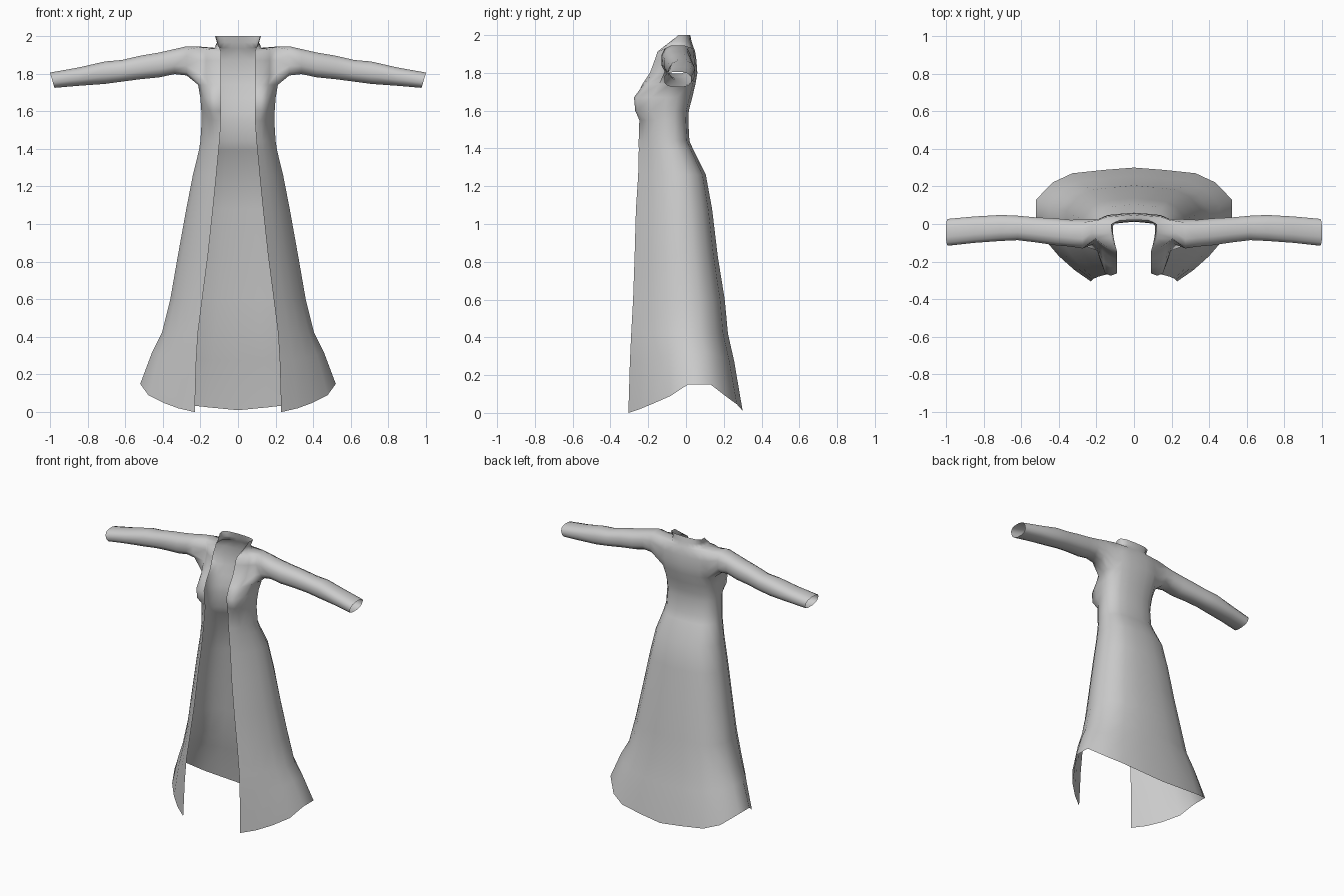
import bpy, bmesh, math

if "Cube" in bpy.data.objects:
    bpy.data.objects.remove(bpy.data.objects["Cube"])

cloth = bpy.data.materials.new("grey cloth")
cloth.diffuse_color = (0.6, 0.6, 0.6, 1)
cloth.use_nodes = True
cloth.node_tree.nodes["Principled BSDF"].inputs["Base Color"].default_value = cloth.diffuse_color

# Column template, front edge round to back centre (share of width, share of depth)
FRONT = [(0, 0), (.3, .10), (.58, .22), (.85, .37), (1, .52), (1, .72)]
BACK = [(.83, .87), (.63, .95), (.3, .98), (0, 1)]
HEM = [0, .02, .05, .09, .15, .15, .08, .045, .025, .01]
SHOULDER = [-.03, -.02, -.01, 0, .005, .005, -.005, -.015, -.02, -.025]
COLLAR = [-.02, -.01, 0, 0, 0, 0, 0, 0, 0, 0]
FLAT = [0] * 10
BUST = [.1, .7, 1, .5, 0, 0]

# z, front edge x, front y, half width, back y, bust bulge, height offsets
ROWS = [
    (0, .23, -.305, .52, .30, 0, HEM),
    (.27, .222, -.297, .455, .255, 0, [h * .35 for h in HEM]),
    (.42, .213, -.29, .405, .222, 0, FLAT),
    (.60, .19, -.28, .36, .205, 0, FLAT),
    (.83, .16, -.272, .32, .168, 0, FLAT),
    (1.08, .133, -.265, .275, .138, 0, FLAT),
    (1.26, .115, -.253, .24, .105, 0, FLAT),
    (1.39, .103, -.25, .208, .04, 0, FLAT),
    (1.44, .098, -.25, .2, .018, .005, FLAT),
    (1.55, .09, -.245, .193, .012, .02, FLAT),
    (1.60, .09, -.25, .195, .015, .065, FLAT),
    (1.67, .09, -.255, .2, .033, .07, FLAT),
    (1.74, .09, -.228, .212, .05, .035, FLAT),
    (1.80, .09, -.19, .225, .06, .01, FLAT),
    (1.87, .09, -.165, .225, .055, 0, FLAT),
    (1.94, .09, -.152, .225, .048, 0, SHOULDER),
    (1.935, .09, -.148, .125, .04, 0, COLLAR),
    (1.965, .1, -.11, .112, .03, 0, COLLAR),
    (2.0, .112, -.06, .122, .022, 0, COLLAR),
]
LOW, HIGH, C0, C1 = 12, 15, 3, 6     # armhole rows and columns

bm = bmesh.new()
grid = []
for z, xf, yf, w, yb, bust, dz in ROWS:
    pts = [(xf + a * (w - xf), yf + b * (yb - yf) - bust * BUST[i])
           for i, (a, b) in enumerate(FRONT)]
    pts += [(a * w, yf + b * (yb - yf)) for a, b in BACK]
    grid.append([bm.verts.new((x, y, z + d)) for (x, y), d in zip(pts, dz)])

# Body, skirt and collar, leaving the armhole open
for r in range(len(grid) - 1):
    for c in range(9):
        if not (LOW <= r < HIGH and C0 <= c < C1):
            bm.faces.new((grid[r][c], grid[r][c + 1],
                          grid[r + 1][c + 1], grid[r + 1][c]))

# Sleeve grown from the armhole: x, front y, back y, bottom z, top z
SLEEVE = [
    (.275, -.13, .025, 1.79, 1.945),
    (.34, -.12, .022, 1.797, 1.93),
    (.42, -.113, .03, 1.78, 1.912),
    (.52, -.098, .035, 1.77, 1.895),
    (.62, -.086, .044, 1.757, 1.872),
    (.71, -.09, .048, 1.745, 1.864),
    (.85, -.10, .04, 1.735, 1.832),
    (.99, -.115, .027, 1.724, 1.805),
]
loop = (grid[LOW][C0:C1 + 1] + [grid[r][C1] for r in range(LOW + 1, HIGH)]
        + grid[HIGH][C0:C1 + 1][::-1]
        + [grid[r][C0] for r in range(HIGH - 1, LOW, -1)])
for v in [v for v in bm.verts if not v.link_faces and v not in loop]:
    bm.verts.remove(v)


def rounded(t):
    return math.copysign(abs(t / .966) ** .8, t)


for x, y0, y1, z0, z1 in SLEEVE:
    ring = []
    for k in range(12):
        t = math.radians(-135 + 30 * k)
        u, v = rounded(math.cos(t)), rounded(math.sin(t))
        lean = .012 * v if x > .9 else 0
        ring.append(bm.verts.new((x + lean - .002, (y0 + y1) / 2 + u * (y1 - y0) / 2,
                                  (z0 + z1) / 2 + v * (z1 - z0) / 2)))
    for k in range(12):
        n = (k + 1) % 12
        bm.faces.new((loop[k], loop[n], ring[n], ring[k]))
    loop = ring

for f in bm.faces:
    f.smooth = True
mesh = bpy.data.meshes.new("open_robe")
bm.to_mesh(mesh)
bm.free()
mesh.materials.append(cloth)
robe = bpy.data.objects.new("open_robe", mesh)
bpy.context.collection.objects.link(robe)
mirror = robe.modifiers.new("mirror", 'MIRROR')
mirror.use_clip = True
